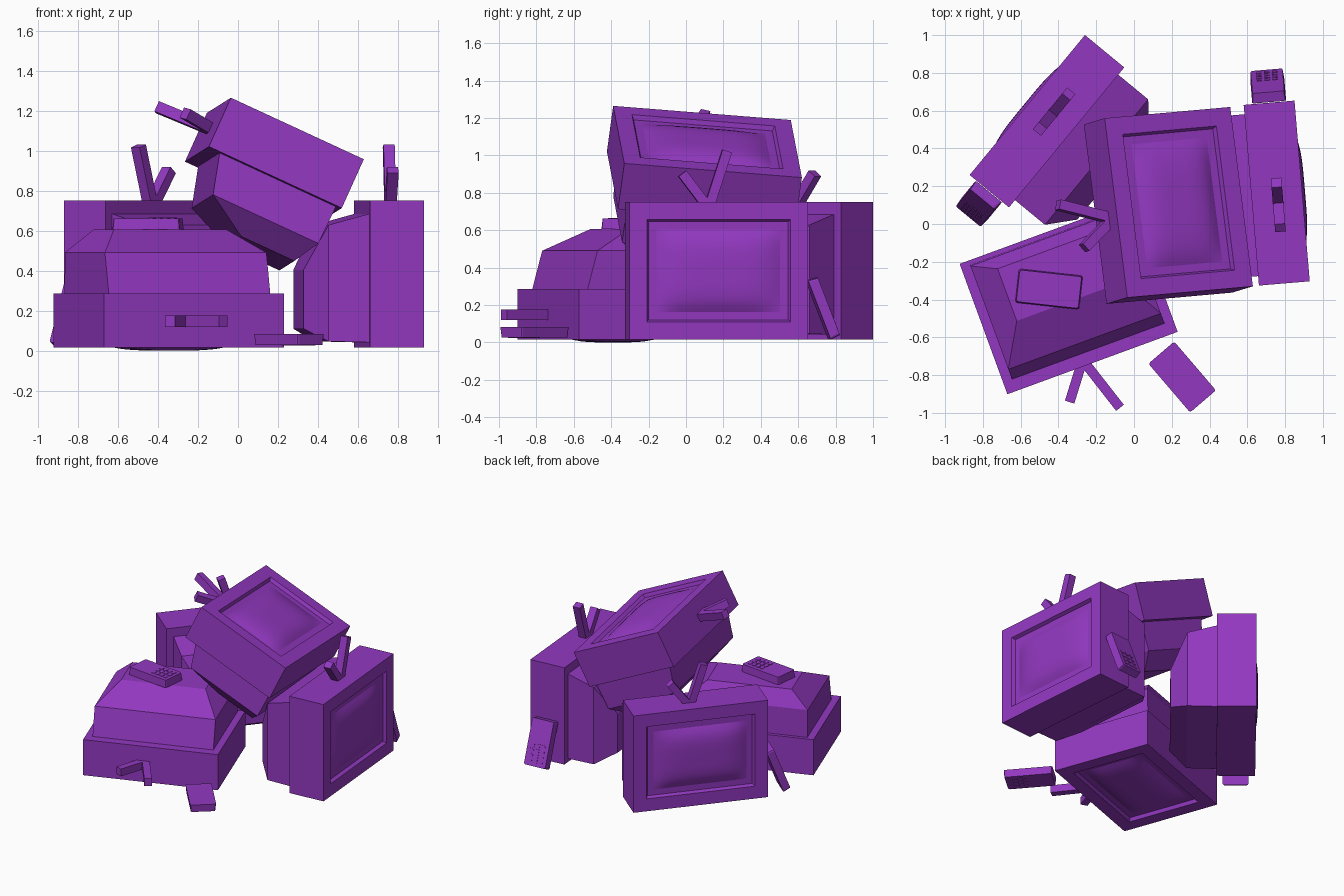
import bpy, bmesh
from mathutils import Matrix, Vector

if "Cube" in bpy.data.objects:
    bpy.data.objects.remove(bpy.data.objects["Cube"])

purple = bpy.data.materials.new("purple")
purple.diffuse_color = (0.29, 0.04, 0.53, 1)
purple.use_nodes = True
purple.node_tree.nodes["Principled BSDF"].inputs["Base Color"].default_value = purple.diffuse_color

W, H = 0.96, 0.735          # set width and height
CASE, MID, END = 0.27, 0.475, 0.59   # depths of casing and the two back stages


def mesh_from(bm, name, smooth=False):
    bmesh.ops.recalc_face_normals(bm, faces=bm.faces[:])
    me = bpy.data.meshes.new(name)
    bm.to_mesh(me)
    bm.free()
    me.materials.append(purple)
    for p in me.polygons:
        p.use_smooth = smooth
    return me


def add_box(bm, size, matrix):
    return bmesh.ops.create_cube(bm, size=1, matrix=matrix @ Matrix.Diagonal((*size, 1)))["verts"]


def frame(origin, x, z):
    """Placement from an origin, a right direction and an up direction."""
    z = Vector(z).normalized()
    y = z.cross(Vector(x)).normalized()
    x = y.cross(z)
    m = Matrix((x, y, z)).transposed().to_4x4()
    m.translation = Vector(origin)
    return m


def casing():
    bm = bmesh.new()
    add_box(bm, (W, CASE, H), Matrix.Translation((0, CASE / 2, 0)))
    bm.normal_update()
    front = [f for f in bm.faces if f.normal.y < -0.9]
    # flat surround, then the sloped screen recess
    bmesh.ops.inset_region(bm, faces=front, thickness=0.133)
    bmesh.ops.inset_region(bm, faces=front, thickness=0.016, depth=-0.025)
    return mesh_from(bm, "casing")


def screen():
    bm = bmesh.new()
    bmesh.ops.create_grid(bm, x_segments=20, y_segments=14, size=1)
    for v in bm.verts:
        u, w = v.co.x, v.co.y
        bulge = 0.039 * (1 - u ** 4) * (1 - w ** 4)
        v.co = (u * (W / 2 - 0.148), 0.024 - bulge, w * (H / 2 - 0.148))
    me = mesh_from(bm, "screen", True)
    if me.polygons[0].normal.y > 0:
        me.flip_normals()
    return me


def back_shell():
    # each ring: depth, half width, bottom, top
    rings = [(CASE - 0.01, 0.43, -0.342, 0.304), (MID, 0.43, -0.337, 0.245),
             (END, 0.30, -0.274, 0.02)]
    bm = bmesh.new()
    loops = [[bm.verts.new(c) for c in ((-x, y, lo), (x, y, lo), (x, y, hi), (-x, y, hi))]
             for y, x, lo, hi in rings]
    for a, b in zip(loops, loops[1:]):
        for i in range(4):
            j = (i + 1) % 4
            bm.faces.new((a[i], a[j], b[j], b[i]))
    bm.faces.new(loops[0])
    bm.faces.new(loops[-1])
    return mesh_from(bm, "back_shell")


def antennas():
    bm = bmesh.new()
    for base, tip in (((-0.045, 0.33), (0.055, 0.64)), ((-0.04, 0.33), (-0.185, 0.52))):
        a, b = Vector((base[0], 0.132, base[1])), Vector((tip[0], 0.132, tip[1]))
        d = b - a
        m = frame((a + b) / 2, (d.z, 0, -d.x), d)
        add_box(bm, (0.052, 0.056, d.length), m)
    return mesh_from(bm, "antennas")


def remote():
    bm = bmesh.new()
    verts = add_box(bm, (0.34, 0.18, 0.055), Matrix())
    uprights = [e for e in bm.edges if abs(e.verts[0].co.z - e.verts[1].co.z) > 0.01]
    for v in verts:
        if v.co.z > 0:
            v.co.x *= 0.97
            v.co.y *= 0.94
    bmesh.ops.bevel(bm, geom=uprights, offset=0.012, segments=2, profile=0.5, affect='EDGES')
    # keypad
    for i in range(4):
        for j in range(3):
            add_box(bm, (0.024, 0.028, 0.005),
                    Matrix.Translation((0.02 + i * 0.036, (j - 1) * 0.042, 0.028)))
    return mesh_from(bm, "remote")


def place(name, me, m):
    ob = bpy.data.objects.new(name, me)
    bpy.context.collection.objects.link(ob)
    ob.matrix_world = m


# placement of the four sets: screen centre, right direction, up direction
sets = {
    "face_down": frame((-0.346, -0.391, 0.015), (0.939, 0.344, 0), (0.344, -0.939, 0)),
    "right": frame((0.89, 0.175, 0.383), (-0.084, 0.996, 0), (0, 0, 1)),
    "rear": frame((-0.565, 0.63, 0.383), (-0.636, -0.772, 0), (0, 0, 1)),
    "top": frame((0.237, 0.115, 1.073), (-0.11, 0.95, -0.08), (-0.67, -0.06, 0.31)),
}
parts = {"casing": casing(), "screen": screen(), "back_shell": back_shell(), "antennas": antennas()}
for s, m in sets.items():
    for p, me in parts.items():
        place(f"{s}_{p}", me, m)

# remotes: one on the face-down set, one upside down on the floor, two leaning on sets
rem = remote()
place("remote_on_set", rem, frame((-0.45, -0.345, 0.634), (0.993, -0.11, 0), (0, 0, 1)))
place("remote_on_floor", rem, frame((0.255, -0.81, 0.055), (0.65, -0.76, 0), (0, 0, -1)))
lean = frame((0.57, 0.134, -0.2), (0.36, 0, -0.93), (0.93, 0, 0.36))
for s in ("right", "rear"):
    place(f"remote_leaning_{s}", rem, sets[s] @ lean)
